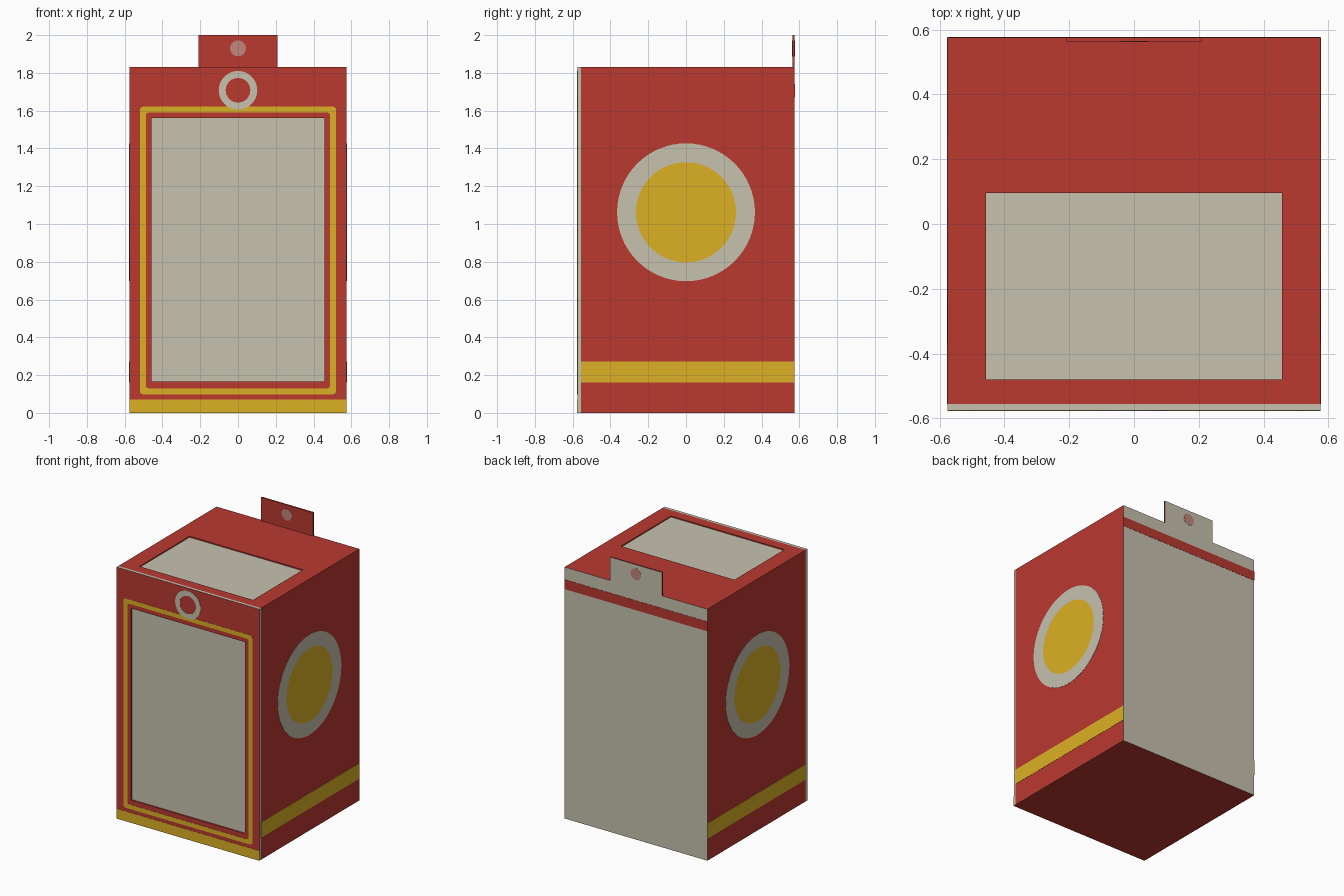
import bpy, bmesh
from math import sin, cos, pi
from mathutils import Matrix

if "Cube" in bpy.data.objects:
    bpy.data.objects.remove(bpy.data.objects["Cube"], do_unlink=True)


def material(name, *rgb):
    m = bpy.data.materials.new(name)
    m.use_nodes = True
    m.diffuse_color = (*rgb, 1)
    m.node_tree.nodes["Principled BSDF"].inputs["Base Color"].default_value = (*rgb, 1)
    return m


RED = material("red card", 0.49, 0.041, 0.03)
CREAM = material("cream card", 0.57, 0.54, 0.43)
YELLOW = material("golden yellow", 0.72, 0.44, 0.018)
PINK = material("faded pink", 0.54, 0.235, 0.19)

W = 0.575      # half width and depth
IN = 0.56      # inner face of the walls
FRONT = 0.555  # inner face of the front card
TOP = 1.83
SKIN = 0.0015  # thickness of printed decoration


def finish(name, bm, mats, rule=None):
    """Turn a bmesh into an object; rule picks a material index per face."""
    bm.normal_update()
    if rule:
        for f in bm.faces:
            f.material_index = rule(f.normal, f.calc_center_median())
    me = bpy.data.meshes.new(name)
    bm.to_mesh(me)
    bm.free()
    for m in mats:
        me.materials.append(m)
    ob = bpy.data.objects.new(name, me)
    bpy.context.collection.objects.link(ob)
    return ob


def add_box(bm, x0, x1, y0, y1, z0, z1):
    scale = Matrix.Diagonal((x1 - x0, y1 - y0, z1 - z0, 1))
    move = Matrix.Translation(((x0 + x1) / 2, (y0 + y1) / 2, (z0 + z1) / 2))
    bmesh.ops.create_cube(bm, size=1, matrix=move @ scale)


def box(name, mats, *bounds, rule=None):
    bm = bmesh.new()
    add_box(bm, *bounds)
    return finish(name, bm, mats, rule)


def outline(w, h, r, steps):
    """Counter-clockwise rounded rectangle with half sizes w, h."""
    pts = []
    for q, (sx, sy) in enumerate([(1, 1), (-1, 1), (-1, -1), (1, -1)]):
        for i in range(steps + 1):
            a = (q + i / steps) * pi / 2
            pts.append((sx * (w - r) + r * cos(a), sy * (h - r) + r * sin(a)))
    return pts


def circle(r):
    return outline(r, r, r, 16)


# Each surface maps plate coordinates (right, up, outward) to the model
FACING = {
    "front": Matrix(((1, 0, 0, 0), (0, 0, -1, -W), (0, 1, 0, 0), (0, 0, 0, 1))),
    "back": Matrix(((-1, 0, 0, 0), (0, 0, 1, W), (0, 1, 0, 0), (0, 0, 0, 1))),
    "left": Matrix(((0, 0, 1, W), (1, 0, 0, 0), (0, 1, 0, 0), (0, 0, 0, 1))),
    "right": Matrix(((0, 0, -1, -W), (-1, 0, 0, 0), (0, 1, 0, 0), (0, 0, 0, 1))),
}


def plate(name, mat, facing, height, outer, inner=None, depth=0.0, thick=SKIN):
    """Thin printed shape on a surface, with an optional opening."""
    bm = bmesh.new()
    place = FACING[facing] @ Matrix.Translation((0, height, depth))

    def loop(pts, w):
        return [bm.verts.new((u, v, w)) for u, v in pts]

    def bridge(a, b):
        for i in range(len(a)):
            j = (i + 1) % len(a)
            bm.faces.new((a[i], a[j], b[j], b[i]))

    rim = loop(outer, thick)
    bridge(loop(outer, 0), rim)
    if inner:
        hole = loop(inner, thick)
        bridge(rim, hole)
        bridge(hole, loop(inner, 0))
    else:
        bm.faces.new(rim)
    bmesh.ops.remove_doubles(bm, verts=bm.verts, dist=0.0001)
    bm.transform(place)
    return finish(name, bm, [mat])


# Front card: red print, cream raw edges, window opening
WIN_X, WIN_LOW, WIN_HIGH = 0.457, 0.165, 1.56
bm = bmesh.new()
add_box(bm, -W, W, -W, -FRONT, WIN_HIGH, TOP)
add_box(bm, -W, W, -W, -FRONT, 0, WIN_LOW)
for x0, x1 in ((-W, -WIN_X), (WIN_X, W)):
    add_box(bm, x0, x1, -W, -FRONT, WIN_LOW, WIN_HIGH)
finish("front_card", bm, [RED, CREAM],
       lambda n, c: int(abs(c.x) > W - 0.001 or c.z > TOP - 0.001))
box("front_window", [CREAM], -WIN_X, WIN_X, -W + 0.01, -FRONT, WIN_LOW, WIN_HIGH)

# Top card with its own window
TOP_NEAR, TOP_FAR, TOP_LOW = -0.48, 0.095, TOP - 0.015
bm = bmesh.new()
add_box(bm, -IN, IN, -FRONT, TOP_NEAR, TOP_LOW, TOP)
add_box(bm, -IN, IN, TOP_FAR, IN, TOP_LOW, TOP)
for x0, x1 in ((-IN, -WIN_X), (WIN_X, IN)):
    add_box(bm, x0, x1, TOP_NEAR, TOP_FAR, TOP_LOW, TOP)
finish("top_card", bm, [RED])
box("top_window", [CREAM], -WIN_X, WIN_X, TOP_NEAR, TOP_FAR, TOP_LOW, TOP - 0.008)

# Floor, back and hanging tab
box("bottom_card", [RED], -IN, IN, -FRONT, IN, 0, 0.015)
cream_back = lambda n, c: int(n.y > 0.5)
box("back_card", [RED, CREAM], -W, W, IN, W, 0, TOP, rule=cream_back)
box("hanging_tab", [RED, CREAM], -0.21, 0.21, IN + 0.003, W, TOP, 2, rule=cream_back)
plate("back_stripe", RED, "back", 1.705, outline(W, 0.035, 0.001, 1))
plate("tab_spot_back", PINK, "back", 1.93, circle(0.042))
plate("tab_spot_front", PINK, "front", 1.93, circle(0.042), depth=-W - IN - 0.003)

# Side walls with medallion and stripe
for side, s in (("left", 1), ("right", -1)):
    xs = sorted((s * IN, s * W))
    box(side + "_wall", [RED], *xs, -FRONT, IN, 0, TOP)
    plate(side + "_medallion_ring", CREAM, side, 1.062, circle(0.365), circle(0.265))
    plate(side + "_medallion_centre", YELLOW, side, 1.062, circle(0.265))
    xs = sorted((s * W, s * (W + SKIN)))
    box(side + "_stripe", [YELLOW], *xs, -FRONT, W, 0.16, 0.272)

# Printed front decoration
plate("front_border", YELLOW, "front", 0.86,
      outline(0.52, 0.762, 0.02, 3), outline(0.488, 0.73, 0.015, 3))
plate("front_base_stripe", YELLOW, "front", 0.036, outline(W, 0.036, 0.001, 1))
plate("front_ring", CREAM, "front", 1.708, circle(0.102), circle(0.065), thick=0.002)
